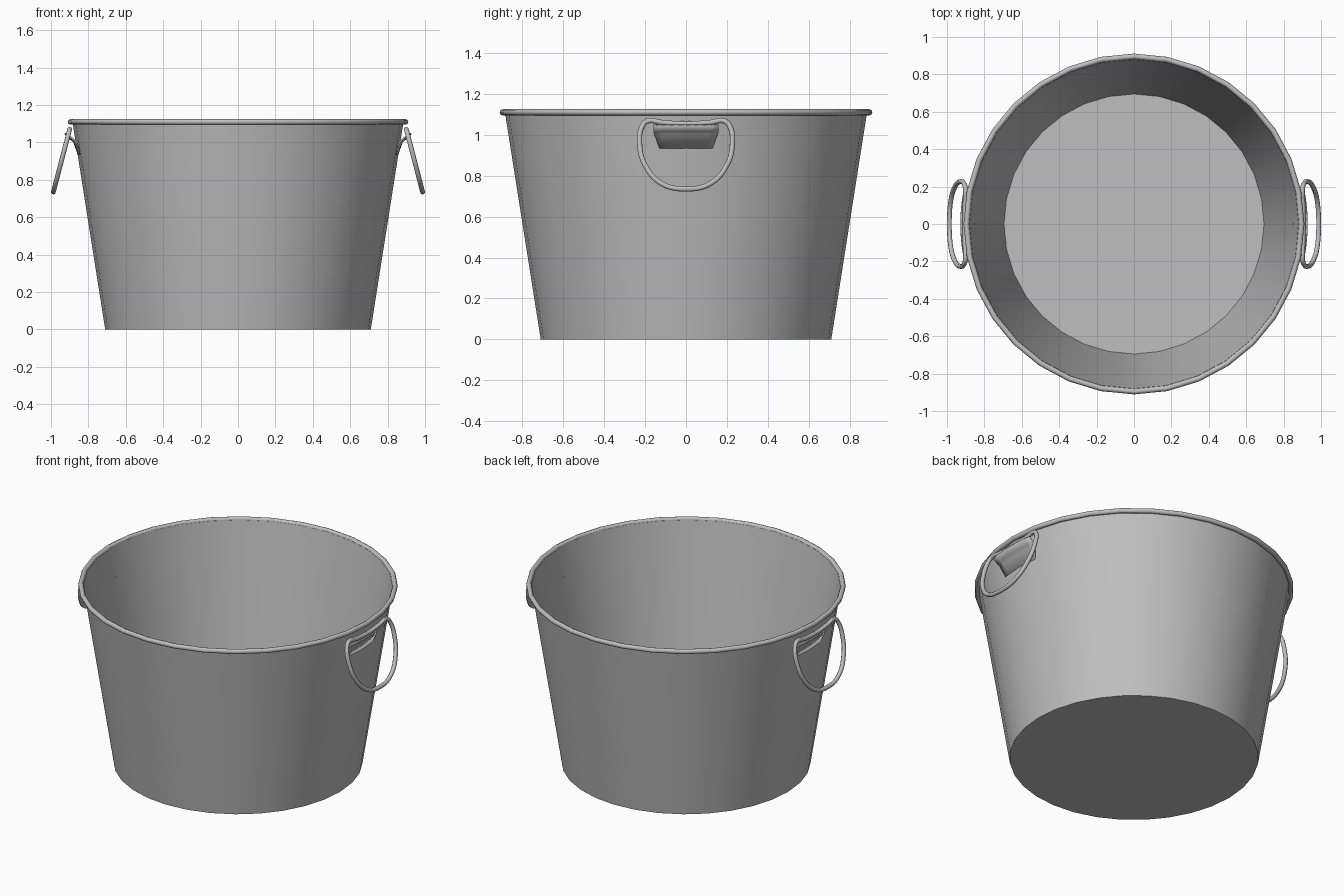
import bpy, bmesh, math

cube = bpy.data.objects.get("Cube")
if cube:
    bpy.data.objects.remove(cube, do_unlink=True)

steel = bpy.data.materials.new("galvanised grey")
steel.use_nodes = True
GREY = (0.52, 0.52, 0.52, 1)
steel.diffuse_color = GREY
steel.node_tree.nodes["Principled BSDF"].inputs["Base Color"].default_value = GREY


def shade(obj, angle):
    bpy.ops.object.select_all(action="DESELECT")
    obj.select_set(True)
    bpy.context.view_layer.objects.active = obj
    bpy.ops.object.shade_smooth_by_angle(angle=math.radians(angle))


def mesh_object(name, bm):
    bmesh.ops.recalc_face_normals(bm, faces=bm.faces)
    mesh = bpy.data.meshes.new(name)
    bm.to_mesh(mesh)
    bm.free()
    mesh.materials.append(steel)
    obj = bpy.data.objects.new(name, mesh)
    bpy.context.collection.objects.link(obj)
    return obj


def lathe(name, profile, sides=32, closed=False):
    """Turn (radius, z) points round the z axis; open ends become flat discs."""
    bm = bmesh.new()
    rings = []
    for r, z in profile:
        angles = [2 * math.pi * i / sides for i in range(sides)]
        rings.append([bm.verts.new((r * math.cos(a), r * math.sin(a), z)) for a in angles])
    pairs = list(zip(rings, rings[1:]))
    if closed:
        pairs.append((rings[-1], rings[0]))
    for low, high in pairs:
        for i in range(sides):
            j = (i + 1) % sides
            bm.faces.new((low[i], low[j], high[j], high[i]))
    if not closed:
        bm.faces.new(rings[0])
        bm.faces.new(rings[-1])
    return mesh_object(name, bm)


# Tapered tub: outside wall, top lip, inside wall and floor
tub = lathe("tub", [(0.71, 0), (0.885, 1.11), (0.88, 1.11), (0.695, 0.012)])
shade(tub, 35)

# Rolled rim
roll = [math.radians(45 * k) for k in range(8)]
rim = lathe("rolled_rim", [(0.896 + 0.015 * math.cos(a), 1.11 + 0.015 * math.sin(a))
                           for a in roll], closed=True)
shade(rim, 60)

# Half outline of the ring handle as (y, z)
HALF = [(0.12, 1.06), (0.185, 1.068), (0.212, 1.045), (0.226, 0.95),
        (0.2, 0.852), (0.12, 0.762)]
OUTLINE = ([(0, 1.053)] + HALF + [(0, 0.735)] + [(-y, z) for y, z in reversed(HALF)])


def handle(name, side):
    curve = bpy.data.curves.new(name, "CURVE")
    curve.dimensions = "3D"
    curve.bevel_depth = 0.013
    curve.bevel_resolution = 2
    curve.resolution_u = 5
    spline = curve.splines.new("BEZIER")
    spline.bezier_points.add(len(OUTLINE) - 1)
    spline.use_cyclic_u = True
    for point, (y, z) in zip(spline.bezier_points, OUTLINE):
        point.co = (side * (0.9 + 0.26 * (1.07 - z)), y, z)
        point.handle_left_type = point.handle_right_type = "AUTO"
    curve.materials.append(steel)
    obj = bpy.data.objects.new(name, curve)
    bpy.context.collection.objects.link(obj)
    bpy.ops.object.select_all(action="DESELECT")
    obj.select_set(True)
    bpy.context.view_layer.objects.active = obj
    bpy.ops.object.convert(target="MESH")
    shade(bpy.context.object, 60)


def bracket(name, side, steps=8):
    """Curved plate rising from the wall and flaring out under the handle bar."""
    bm = bmesh.new()
    rows = []
    for r, z, half in [(0.853, 0.935, 0.13), (0.878, 1.005, 0.155),
                       (0.898, 1.02, 0.16), (0.926, 1.047, 0.16)]:
        row = []
        for i in range(steps + 1):
            a = (2 * i / steps - 1) * half / r
            row.append(bm.verts.new((side * r * math.cos(a), r * math.sin(a), z)))
        rows.append(row)
    for low, high in zip(rows, rows[1:]):
        for i in range(steps):
            bm.faces.new((low[i], low[i + 1], high[i + 1], high[i]))
    obj = mesh_object(name, bm)
    solid = obj.modifiers.new("thickness", "SOLIDIFY")
    solid.thickness = 0.008
    solid.offset = 0
    shade(obj, 35)


for label, side in (("left", 1), ("right", -1)):
    handle(label + "_handle", side)
    bracket(label + "_handle_bracket", side)
